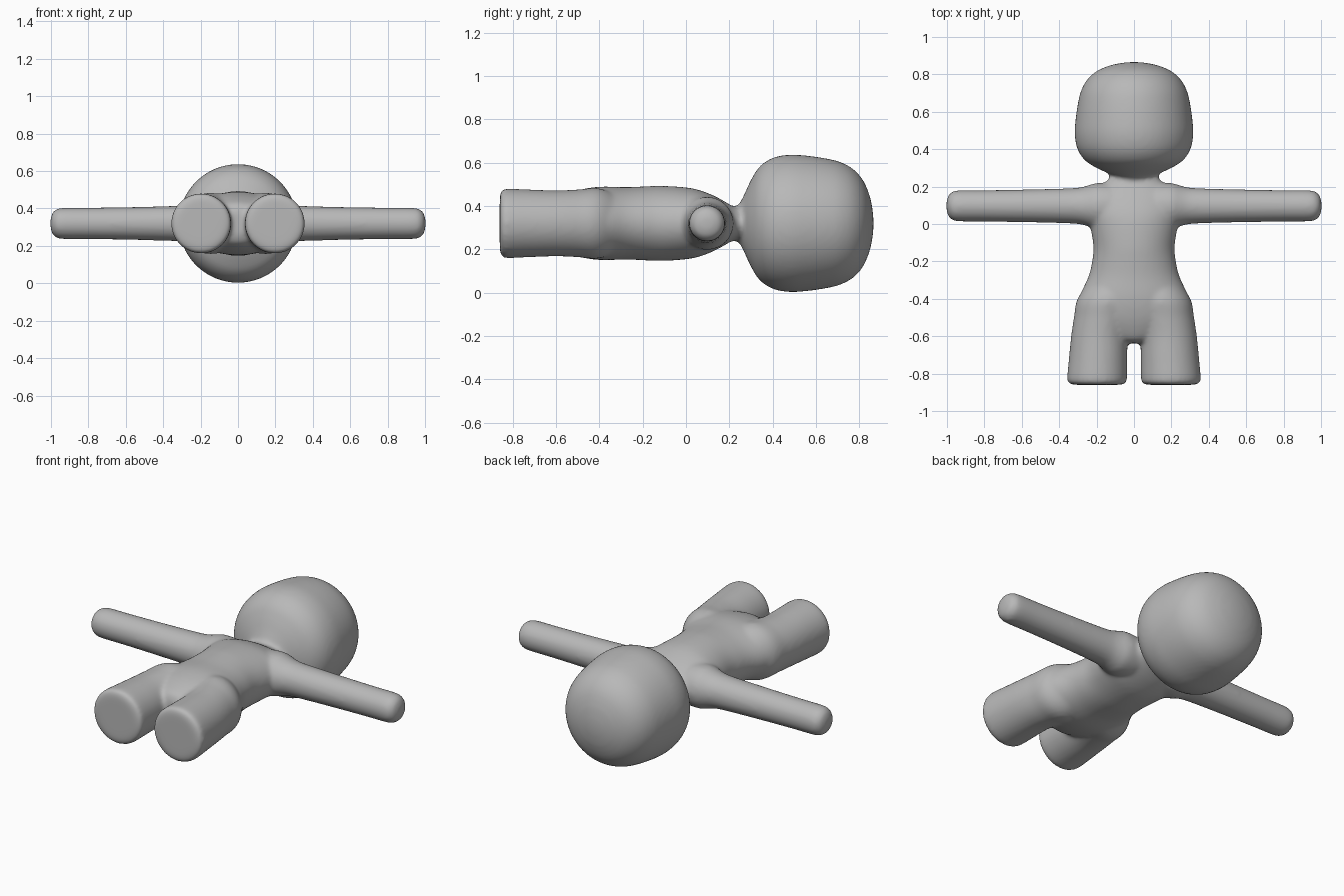
import bpy, bmesh, math
from mathutils import Vector

if "Cube" in bpy.data.objects:
    bpy.data.objects.remove(bpy.data.objects["Cube"])

ZC = 0.32   # height of the body axis
SEG = 64

grey = bpy.data.materials.new("soft_grey")
grey.diffuse_color = (0.48, 0.48, 0.48, 1)
grey.use_nodes = True
grey.node_tree.nodes["Principled BSDF"].inputs["Base Color"].default_value = grey.diffuse_color


def spline(rows, steps=5):
    """Catmull-Rom through rows of numbers."""
    out = []
    for i in range(len(rows) - 1):
        a, b, c, d = (rows[max(0, min(len(rows) - 1, i + k))] for k in (-1, 0, 1, 2))
        for s in range(steps):
            t = s / steps
            out.append([0.5 * (2 * q + (r - p) * t + (2 * p - 5 * q + 4 * r - w) * t * t
                               + (3 * q - p - 3 * r + w) * t ** 3)
                        for p, q, r, w in zip(a, b, c, d)])
    return out + [list(rows[-1])]


def loft(bm, rows, axis):
    """Closed loft. Rows: position on axis, side offset, half width, half depth."""
    rings = []
    for pos, off, w, h in spline(rows):
        ring = []
        for k in range(SEG):
            a = 2 * math.pi * k / SEG
            u, v = off + max(w, 0.004) * math.cos(a), ZC + max(h, 0.004) * math.sin(a)
            ring.append(bm.verts.new((u, pos, v) if axis == "y" else (pos, u, v)))
        rings.append(ring)
    faces = [bm.faces.new(rings[0]), bm.faces.new(rings[-1])]
    for r0, r1 in zip(rings, rings[1:]):
        for k in range(SEG):
            n = (k + 1) % SEG
            faces.append(bm.faces.new((r0[k], r0[n], r1[n], r1[k])))
    bmesh.ops.recalc_face_normals(bm, faces=faces)


bm = bmesh.new()

# head, round about the long axis
head = [(0.19, 0.07), (0.24, 0.085), (0.265, 0.125), (0.30, 0.20), (0.34, 0.262),
        (0.40, 0.302), (0.48, 0.317), (0.57, 0.311), (0.66, 0.297), (0.72, 0.28),
        (0.775, 0.248), (0.82, 0.195), (0.85, 0.12), (0.863, 0.05), (0.866, 0.0)]
loft(bm, [(y, 0, r, r) for y, r in head], "y")

# neck, torso and hips
loft(bm, [(0.30, 0, 0.11, 0.075), (0.25, 0, 0.13, 0.075), (0.215, 0, 0.165, 0.08),
          (0.18, 0, 0.215, 0.10), (0.13, 0, 0.25, 0.127), (0.06, 0, 0.255, 0.154),
          (-0.01, 0, 0.235, 0.167), (-0.12, 0, 0.217, 0.173), (-0.20, 0, 0.224, 0.17),
          (-0.28, 0, 0.243, 0.167), (-0.40, 0, 0.293, 0.169), (-0.50, 0, 0.28, 0.153),
          (-0.58, 0, 0.20, 0.125), (-0.62, 0, 0.12, 0.10), (-0.637, 0, 0.05, 0.06)], "y")

for s in (-1, 1):
    # legs with flat, softly rounded ends
    loft(bm, [(-0.30, s * 0.11, 0.12, 0.12), (-0.40, s * 0.14, 0.162, 0.162),
              (-0.50, s * 0.165, 0.156, 0.156), (-0.60, s * 0.184, 0.152, 0.152),
              (-0.72, s * 0.192, 0.156, 0.156), (-0.82, s * 0.197, 0.16, 0.16),
              (-0.845, s * 0.197, 0.156, 0.156), (-0.858, s * 0.197, 0.135, 0.135),
              (-0.860, s * 0.197, 0.08, 0.08)], "y")
    # arms
    arm = [(0.12, 0.12), (0.20, 0.122), (0.25, 0.108), (0.30, 0.097), (0.40, 0.092), (0.60, 0.087),
           (0.80, 0.084), (0.94, 0.083), (0.975, 0.073), (0.995, 0.052), (1.003, 0.015)]
    loft(bm, [(s * x, 0.097, r, r) for x, r in arm], "x")

mesh = bpy.data.meshes.new("doll_body")
bm.to_mesh(mesh)
bm.free()
mesh.materials.append(grey)
doll = bpy.data.objects.new("doll_body", mesh)
bpy.context.collection.objects.link(doll)
bpy.context.view_layer.objects.active = doll
doll.select_set(True)

# fuse the parts into one skin and soften the joins
fuse = doll.modifiers.new("fuse", "REMESH")
fuse.mode = "VOXEL"
fuse.voxel_size = 0.0115
fuse.use_smooth_shade = True
soft = doll.modifiers.new("soften", "SMOOTH")
soft.factor = 0.5
soft.iterations = 10
for m in ("fuse", "soften"):
    bpy.ops.object.modifier_apply(modifier=m)
bpy.ops.object.shade_smooth()
